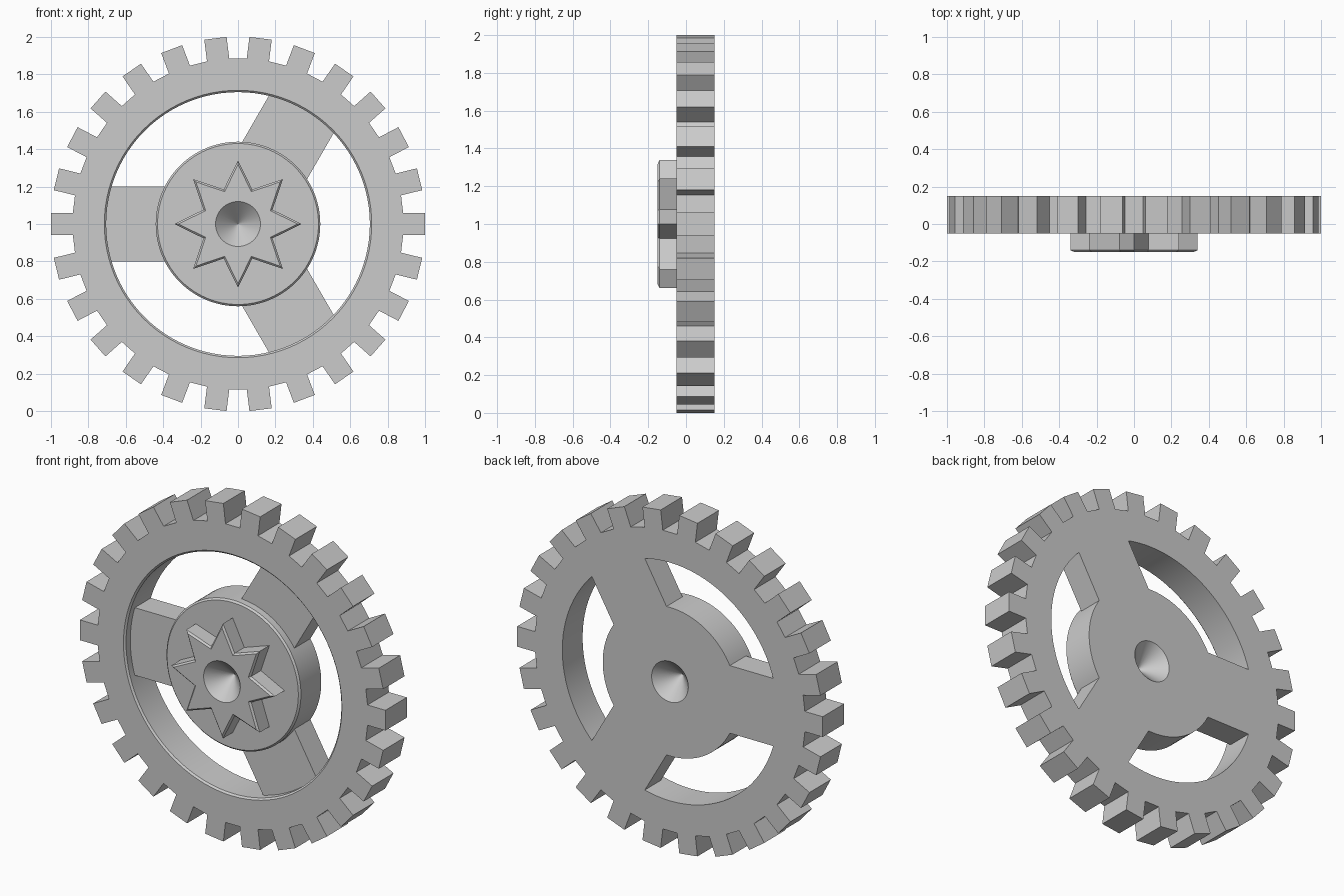
import bpy
import bmesh
from math import cos, sin, pi, sqrt, asin

CENTRE_Z = 1.0
FRONT, BACK, STAR_FRONT = -0.05, 0.15, -0.15

if "Cube" in bpy.data.objects:
    bpy.data.objects.remove(bpy.data.objects["Cube"], do_unlink=True)

grey = bpy.data.materials.new("plain grey")
grey.use_nodes = True
grey.diffuse_color = (0.6, 0.6, 0.6, 1)
grey.node_tree.nodes["Principled BSDF"].inputs["Base Color"].default_value = (0.6, 0.6, 0.6, 1)


def loft(name, sections):
    """Closed solid through (y, outline) sections with matching point counts."""
    bm = bmesh.new()
    loops = [[bm.verts.new((x, y, z + CENTRE_Z)) for x, z in pts] for y, pts in sections]
    bm.faces.new(loops[0])
    bm.faces.new(loops[-1])
    n = len(loops[0])
    for a, b in zip(loops, loops[1:]):
        for i in range(n):
            j = (i + 1) % n
            bm.faces.new((a[i], a[j], b[j], b[i]))
    bmesh.ops.recalc_face_normals(bm, faces=bm.faces)
    mesh = bpy.data.meshes.new(name)
    bm.to_mesh(mesh)
    bm.free()
    mesh.materials.append(grey)
    obj = bpy.data.objects.new(name, mesh)
    bpy.context.collection.objects.link(obj)
    return obj


def combine(target, tool, operation):
    """Apply a boolean and remove the tool."""
    mod = target.modifiers.new(operation.lower(), "BOOLEAN")
    mod.operation = operation
    mod.solver = "EXACT"
    mod.object = tool
    bpy.context.view_layer.objects.active = target
    bpy.ops.object.modifier_apply(modifier=mod.name)
    bpy.data.objects.remove(tool, do_unlink=True)


def circle(r, n=96):
    return [(r * cos(2 * pi * i / n), r * sin(2 * pi * i / n)) for i in range(n)]


def turned(points, angle):
    c, s = cos(angle), sin(angle)
    return [(u * c - v * s, u * s + v * c) for u, v in points]


def star(tip, valley, points=8):
    radii = [tip, valley] * points
    return [(r * cos(pi * i / points), r * sin(pi * i / points)) for i, r in enumerate(radii)]


# Toothed rim with parallel-sided teeth
TEETH, HALF_WIDTH, ROOT = 26, 0.06, 0.885
root_u = sqrt(ROOT ** 2 - HALF_WIDTH ** 2)
tooth = [(root_u, -HALF_WIDTH), (1, -HALF_WIDTH), (1, HALF_WIDTH), (root_u, HALF_WIDTH)]
outline = [p for i in range(TEETH) for p in turned(tooth, 2 * pi * i / TEETH)]
wheel = loft("gear_wheel", [(FRONT, outline), (BACK, outline)])

# Bore of the rim, chamfered at the front
bore = loft("bore_cutter", [(FRONT - 0.01, circle(0.725)), (FRONT + 0.01, circle(0.705)),
                            (BACK + 0.05, circle(0.705))])
combine(wheel, bore, "DIFFERENCE")

# Hub with a chamfered front edge
hub = loft("hub", [(FRONT, circle(0.43)), (FRONT + 0.01, circle(0.44)), (BACK, circle(0.44))])
combine(wheel, hub, "UNION")

# Three spokes, recessed at the front and flush at the back
bar = [(0.3, -0.2), (0.78, -0.2), (0.78, 0.2), (0.3, 0.2)]
for k in range(3):
    shape = turned(bar, pi / 3 + 2 * pi * k / 3)
    combine(wheel, loft("spoke", [(0, shape), (BACK, shape)]), "UNION")

# Raised eight-pointed star with a softened front edge
boss = loft("star_boss", [(STAR_FRONT, star(0.318, 0.187)), (STAR_FRONT + 0.01, star(0.34, 0.2)),
                          (0, star(0.34, 0.2))])
combine(wheel, boss, "UNION")

# Conical centre holes, front and back
for face_y, inward in ((STAR_FRONT, 1), (BACK, -1)):
    cone = loft("centre_cutter", [(face_y - inward * 0.02, circle(0.14, 64)),
                                  (face_y + inward * 0.119, circle(0.001, 64))])
    combine(wheel, cone, "DIFFERENCE")

# Smooth the round walls, keep the corners crisp
bpy.ops.object.select_all(action="DESELECT")
wheel.select_set(True)
bpy.context.view_layer.objects.active = wheel
bpy.ops.object.shade_smooth_by_angle(angle=pi / 7)
